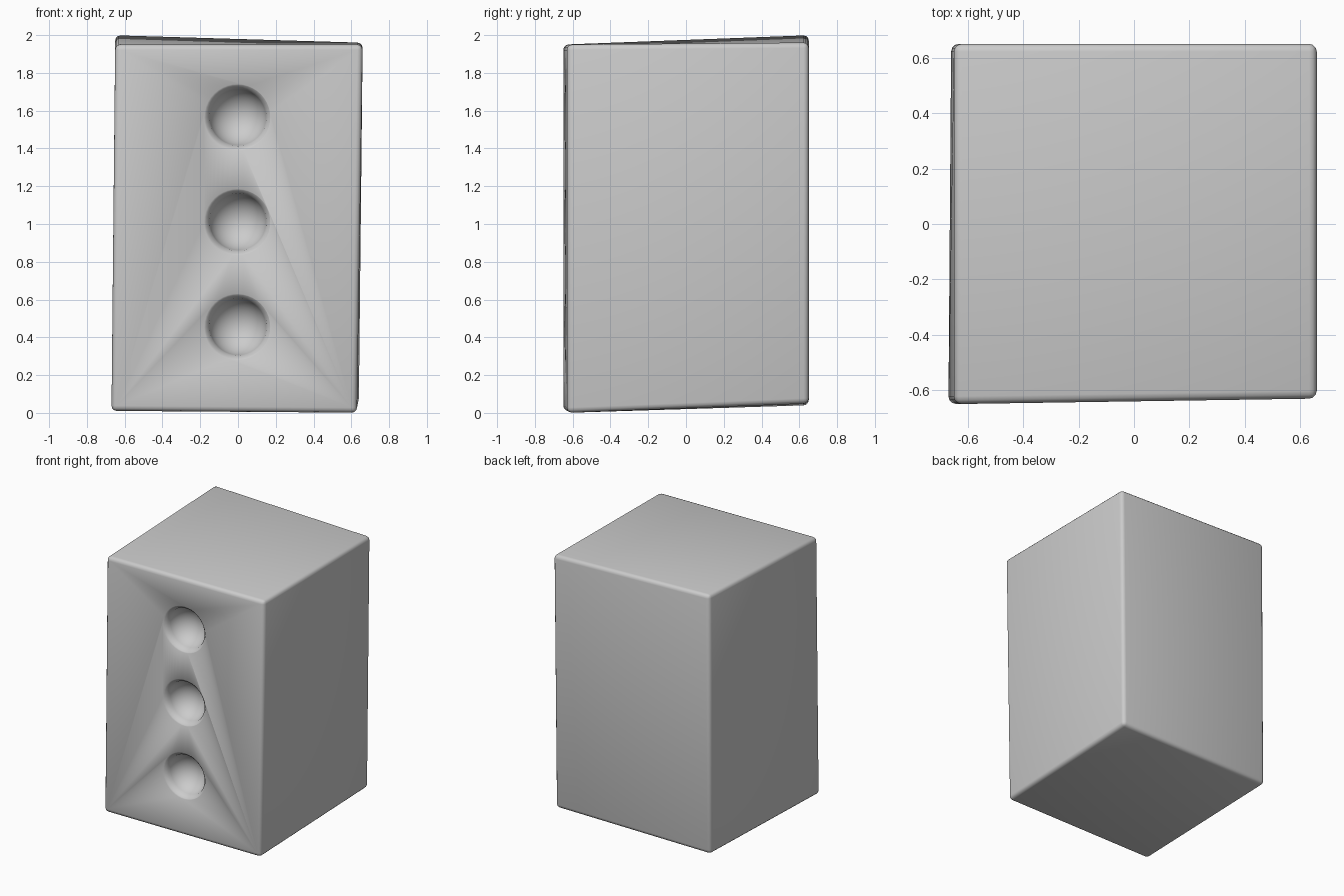
import bpy
import bmesh
import math
from mathutils import Matrix, Vector

old = bpy.data.objects.get("Cube")
if old:
    bpy.data.objects.remove(old, do_unlink=True)

grey = bpy.data.materials.new("clay_grey")
grey.use_nodes = True
colour = (0.6, 0.6, 0.6, 1)
grey.diffuse_color = colour
grey.node_tree.nodes["Principled BSDF"].inputs["Base Color"].default_value = colour


def make_object(name, bm):
    bmesh.ops.recalc_face_normals(bm, faces=bm.faces)
    mesh = bpy.data.meshes.new(name)
    bm.to_mesh(mesh)
    bm.free()
    mesh.materials.append(grey)
    obj = bpy.data.objects.new(name, mesh)
    bpy.context.collection.objects.link(obj)
    return obj


# Slightly uneven hand-shaped block: corners keyed by side (x, y, z)
corners = {
    (-1, -1, -1): (-0.67, -0.65, 0.01), (1, -1, -1): (0.63, -0.63, 0.00),
    (-1, 1, -1): (-0.66, 0.65, 0.04), (1, 1, -1): (0.64, 0.65, 0.05),
    (-1, -1, 1): (-0.65, -0.65, 1.95), (1, -1, 1): (0.66, -0.63, 1.95),
    (-1, 1, 1): (-0.65, 0.65, 2.00), (1, 1, 1): (0.66, 0.65, 1.96),
}
bm = bmesh.new()
bmesh.ops.create_cube(bm, size=2)
for v in bm.verts:
    v.co = Vector(corners[tuple(round(c) for c in v.co)])
bmesh.ops.bevel(bm, geom=bm.edges[:], offset=0.028, segments=3,
                profile=0.5, affect='EDGES')
body = make_object("block_body", bm)

# Round dents: a bowl profile with a softly flared rim, spun about y
RADIUS, DEPTH, FRONT = 0.155, 0.15, -0.64
profile = [(0.0, -0.1), (0.2, -0.1), (0.19, -0.01), (0.17, 0.004)]
for i in range(10):
    a = math.radians(8 + 82 * i / 9)
    profile.append((RADIUS * math.cos(a), DEPTH * math.sin(a)))
profile[-1] = (0.0, DEPTH)

bm = bmesh.new()
for height in (1.565, 1.01, 0.455):
    verts = [bm.verts.new((r, FRONT + d, height)) for r, d in profile]
    edges = [bm.edges.new(pair) for pair in zip(verts, verts[1:])]
    bmesh.ops.spin(bm, geom=verts + edges, cent=(0, FRONT, height),
                   axis=(0, 1, 0), angle=math.tau, steps=40)
bmesh.ops.remove_doubles(bm, verts=bm.verts, dist=0.0005)
cutter = make_object("dent_cutter", bm)
cutter.hide_render = True

# Carve the dents and keep the resulting surface
cut = body.modifiers.new("dents", 'BOOLEAN')
cut.object = cutter
cut.solver = 'EXACT'
bpy.ops.object.select_all(action='DESELECT')
bpy.context.view_layer.objects.active = body
body.select_set(True)
bpy.ops.object.modifier_apply(modifier=cut.name)
bpy.data.objects.remove(cutter, do_unlink=True)
bpy.ops.object.shade_smooth_by_angle(angle=math.radians(40))
